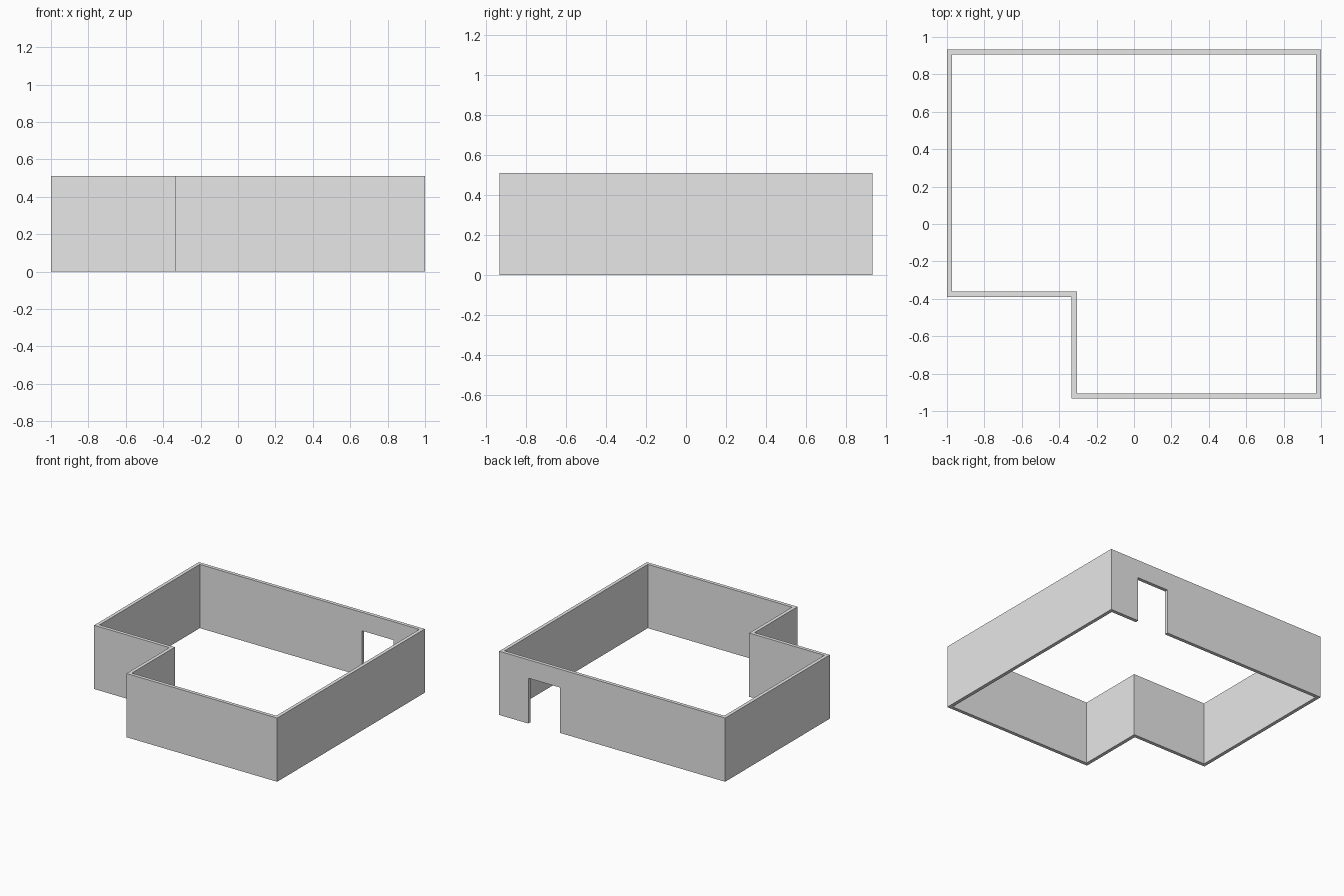
import bpy
import bmesh
from mathutils import Vector

default = bpy.data.objects.get("Cube")
if default:
    bpy.data.objects.remove(default, do_unlink=True)

HEIGHT = 0.51
THICKNESS = 0.028

# Plain grey wall material
grey = bpy.data.materials.new("wall_grey")
grey.use_nodes = True
colour = (0.8, 0.8, 0.8, 1)
grey.diffuse_color = colour
grey.node_tree.nodes["Principled BSDF"].inputs["Base Color"].default_value = colour


def inset(points, distance):
    """Offset a right-angled, counter-clockwise outline inwards."""
    result = []
    for i, p in enumerate(points):
        before = (p - points[i - 1]).normalized()
        after = (points[(i + 1) % len(points)] - p).normalized()
        normals = Vector((-before.y, before.x)) + Vector((-after.y, after.x))
        result.append(p + normals * distance)
    return result


def make_object(name, bm):
    bmesh.ops.recalc_face_normals(bm, faces=bm.faces)
    mesh = bpy.data.meshes.new(name)
    bm.to_mesh(mesh)
    bm.free()
    mesh.materials.append(grey)
    obj = bpy.data.objects.new(name, mesh)
    bpy.context.collection.objects.link(obj)
    return obj


# Floor plan with a notched front corner, raised into a ring of walls
outer = [Vector(p) for p in [(-0.334, -0.933), (1, -0.933), (1, 0.933),
                             (-1, 0.933), (-1, -0.39), (-0.334, -0.39)]]
inner = inset(outer, THICKNESS)
bm = bmesh.new()
rings = [[bm.verts.new((p.x, p.y, z)) for p in outline]
         for outline, z in ((outer, 0), (outer, HEIGHT), (inner, HEIGHT), (inner, 0))]
for a, b in zip(rings, rings[1:] + rings[:1]):
    for i in range(len(outer)):
        j = (i + 1) % len(outer)
        bm.faces.new((a[i], a[j], b[j], b[i]))
walls = make_object("walls", bm)

# Doorway cut through the back wall
bm = bmesh.new()
bmesh.ops.create_cube(bm, size=1)
bmesh.ops.scale(bm, vec=(0.28, 0.2, 0.46), verts=bm.verts)
bmesh.ops.translate(bm, vec=(0.603, 0.92, 0.133), verts=bm.verts)
cutter = make_object("doorway_cutter", bm)
cutter.hide_render = True

cut = walls.modifiers.new("doorway", 'BOOLEAN')
cut.operation = 'DIFFERENCE'
cut.solver = 'EXACT'
cut.object = cutter
bpy.context.view_layer.objects.active = walls
bpy.ops.object.modifier_apply(modifier=cut.name)
bpy.data.objects.remove(cutter, do_unlink=True)
